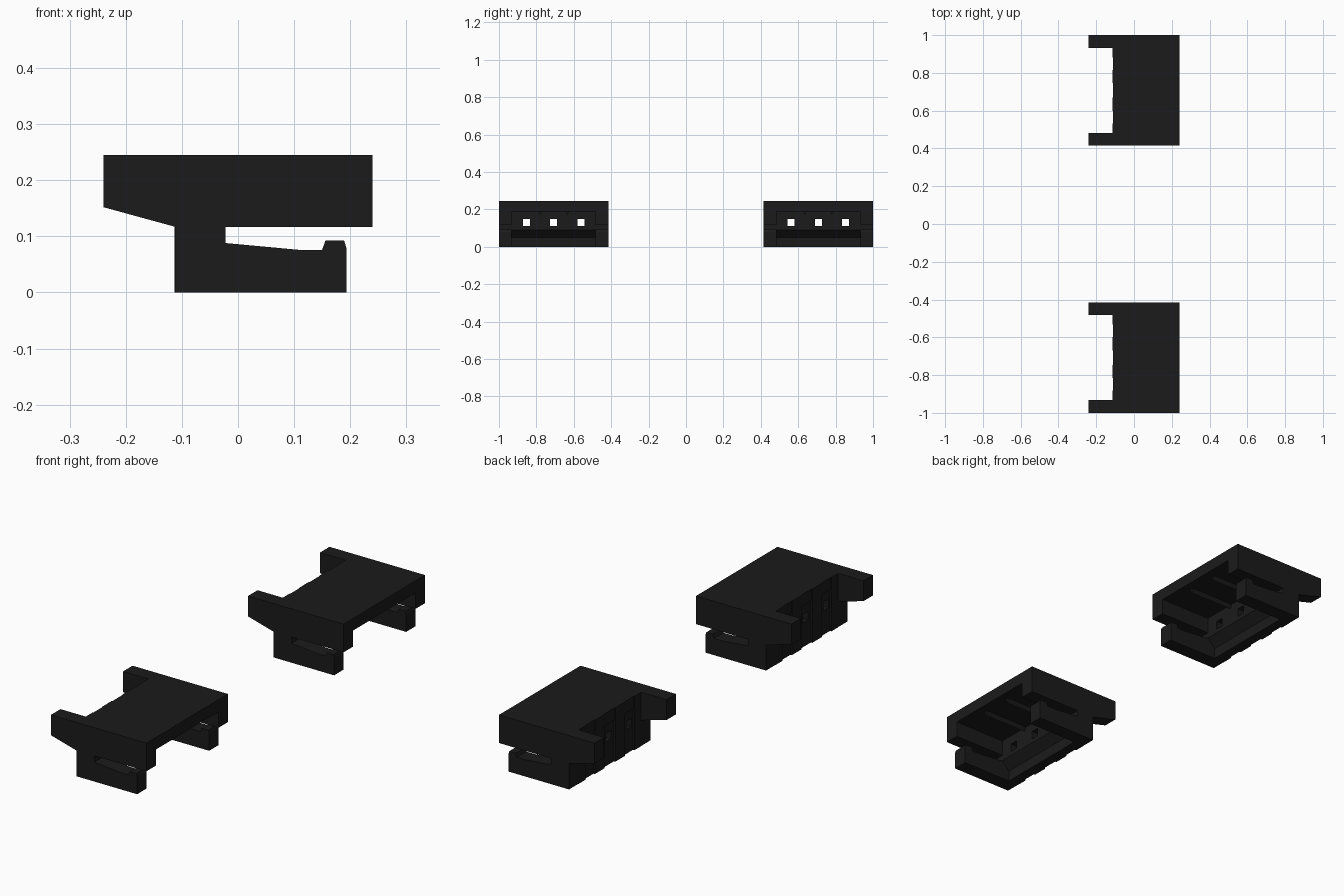
import bpy, bmesh

if "Cube" in bpy.data.objects:
    bpy.data.objects.remove(bpy.data.objects["Cube"])

HALF = 0.2925      # half width of one housing
WALL = 0.068       # side wall thickness
PITCH = 0.146      # spacing of the pin holes

black = bpy.data.materials.new("black_plastic")
black.diffuse_color = (0.011, 0.011, 0.011, 1)
black.use_nodes = True
black.node_tree.nodes["Principled BSDF"].inputs["Base Color"].default_value = black.diffuse_color


def finish(name, bm):
    bmesh.ops.recalc_face_normals(bm, faces=bm.faces)
    me = bpy.data.meshes.new(name)
    bm.to_mesh(me)
    bm.free()
    me.materials.append(black)
    ob = bpy.data.objects.new(name, me)
    bpy.context.collection.objects.link(ob)
    return ob


def extrude_xz(name, profile, y0, y1):
    """Extrude an x-z outline along y."""
    bm = bmesh.new()
    face = bm.faces.new([bm.verts.new((x, y0, z)) for x, z in profile])
    ext = bmesh.ops.extrude_face_region(bm, geom=[face])
    verts = [v for v in ext["geom"] if isinstance(v, bmesh.types.BMVert)]
    bmesh.ops.translate(bm, verts=verts, vec=(0, y1 - y0, 0))
    return finish(name, bm)


def box(name, x0, x1, y0, y1, z0, z1):
    return extrude_xz(name, [(x0, z0), (x1, z0), (x1, z1), (x0, z1)], y0, y1)


def rib(name, x0, x1, y, z_top, z_tip, w):
    """Triangular rib running along x, pointing down."""
    bm = bmesh.new()
    a, b = [[bm.verts.new((x, y + dy, z)) for dy, z in
             ((-w, z_top), (w, z_top), (0, z_tip))] for x in (x0, x1)]
    bm.faces.new(a)
    bm.faces.new(b)
    for i in range(3):
        j = (i + 1) % 3
        bm.faces.new((a[i], a[j], b[j], b[i]))
    return finish(name, bm)


# side wall outline: tail wing, foot and latch prong
side = [(-0.24, 0.245), (-0.24, 0.152), (-0.112, 0.117), (-0.112, 0),
        (0.193, 0), (0.193, 0.08), (0.189, 0.093), (0.156, 0.093),
        (0.150, 0.076), (0.108, 0.076), (-0.022, 0.088), (-0.022, 0.117),
        (0.24, 0.117), (0.24, 0.245)]

# pin wall outline with an undercut lower lip
pin_profile = [(-0.106, 0), (-0.06, 0), (-0.06, 0.05), (-0.022, 0.09),
               (-0.022, 0.2), (-0.106, 0.2)]

for cy in (-0.7075, 0.7075):
    inner = HALF - WALL
    # side walls
    for s in (-1, 1):
        extrude_xz("side_wall", side, cy + s * inner, cy + s * HALF)

    # roof between the side walls
    box("top_plate", -0.11, 0.24, cy - inner, cy + inner, 0.19, 0.245)

    # rear wall with square pin holes
    wall = extrude_xz("pin_wall", pin_profile, cy - inner, cy + inner)
    for k in (-1, 0, 1):
        y = cy + k * PITCH
        cut = box("pin_hole_cutter", -0.2, 0.05, y - 0.019, y + 0.019, 0.11, 0.148)
        cut.hide_render = True
        cut.hide_viewport = True
        mod = wall.modifiers.new("hole", 'BOOLEAN')
        mod.operation = 'DIFFERENCE'
        mod.solver = 'EXACT'
        mod.object = cut

    # raised slats on the back, between the holes
    for off, w in ((-0.2, 0.025), (-PITCH / 2, 0.035), (PITCH / 2, 0.035), (0.2, 0.025)):
        box("back_slat", -0.113, -0.104, cy + off - w, cy + off + w, 0, 0.245)

    # guide ribs under the roof
    for s in (-1, 1):
        rib("guide_rib", -0.03, 0.2, cy + s * PITCH / 2, 0.192, 0.172, 0.012)
